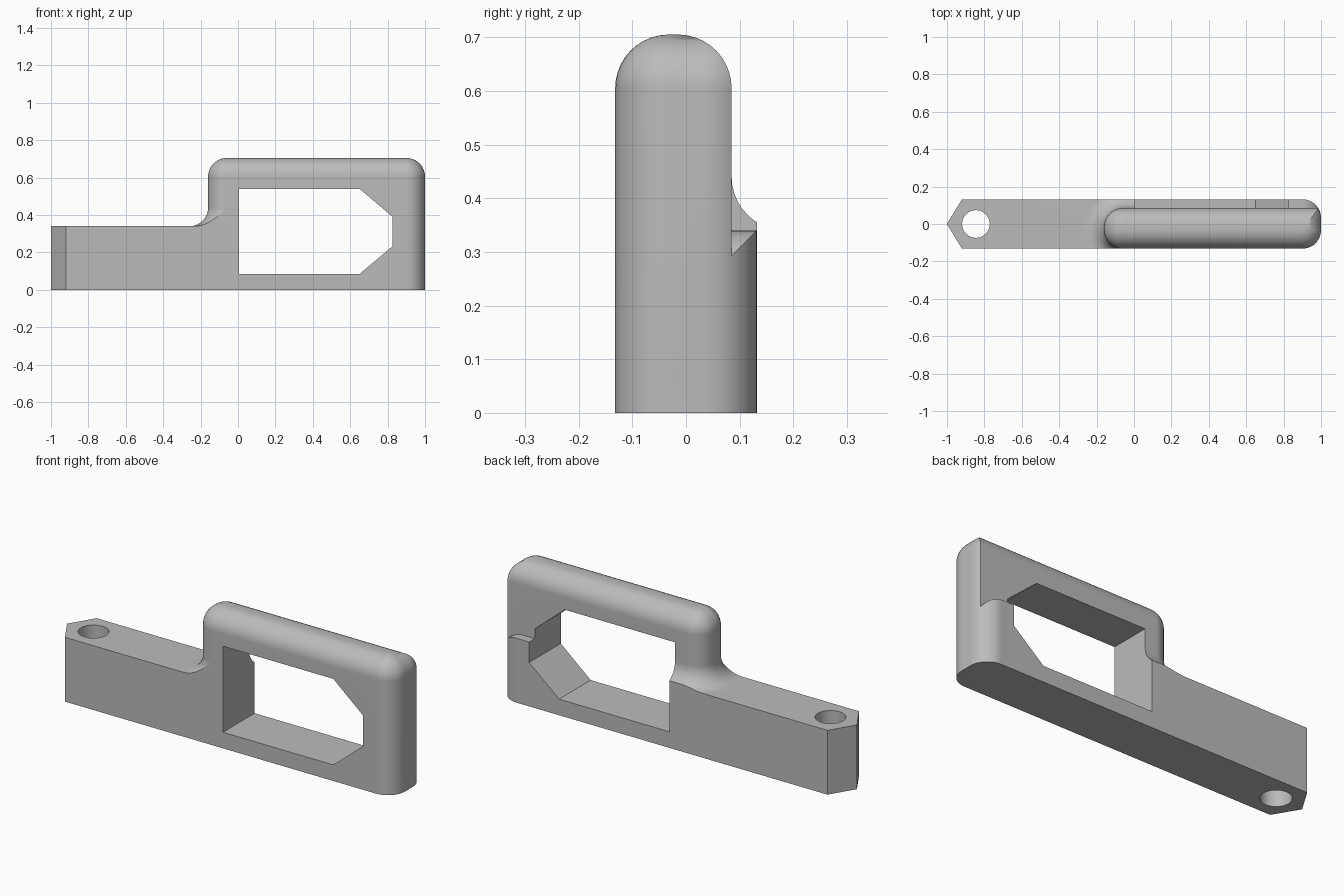
import bpy, bmesh, math
from math import sin, cos, asin, sqrt, pi

cube = bpy.data.objects.get("Cube")
if cube:
    bpy.data.objects.remove(cube, do_unlink=True)

HALF = 0.132      # half depth of the base
BACK = 0.085      # rear face of the raised frame
R = 0.1           # rounding radius
BASE_TOP, TOP = 0.34, 0.705
N = 10

grey = bpy.data.materials.new("plain grey")
grey.use_nodes = True
grey.diffuse_color = (0.5, 0.5, 0.5, 1)
grey.node_tree.nodes["Principled BSDF"].inputs["Base Color"].default_value = (0.5, 0.5, 0.5, 1)


def loft(name, rings):
    """Closed solid through rings of equal point count."""
    bm = bmesh.new()
    rows = [[bm.verts.new(p) for p in ring] for ring in rings]
    n = len(rows[0])
    for a, b in zip(rows, rows[1:]):
        for i in range(n):
            j = (i + 1) % n
            bm.faces.new((a[i], a[j], b[j], b[i]))
    bm.faces.new(rows[0][::-1])
    bm.faces.new(rows[-1])
    bmesh.ops.remove_doubles(bm, verts=bm.verts, dist=1e-5)
    bmesh.ops.recalc_face_normals(bm, faces=bm.faces)
    mesh = bpy.data.meshes.new(name)
    bm.to_mesh(mesh)
    bm.free()
    mesh.materials.append(grey)
    obj = bpy.data.objects.new(name, mesh)
    bpy.context.collection.objects.link(obj)
    return obj


def upright(name, outline, z0, z1):
    return loft(name, [[(x, y, z) for x, y in outline] for z in (z0, z1)])


def crosswise(name, outline, y0, y1):
    return loft(name, [[(x, y, z) for x, z in outline] for y in (y0, y1)])


def arc(cx, cy, r, a0, a1, n=N):
    return [(cx + r * cos(a0 + (a1 - a0) * i / n), cy + r * sin(a0 + (a1 - a0) * i / n))
            for i in range(n + 1)]


def combine(target, other, operation):
    mod = target.modifiers.new(operation.lower(), 'BOOLEAN')
    mod.operation, mod.solver, mod.object = operation, 'EXACT', other
    other.hide_render = True
    bpy.context.view_layer.objects.active = target
    bpy.ops.object.modifier_apply(modifier=mod.name)
    bpy.data.objects.remove(other, do_unlink=True)


CX, CY = 1 - R, HALF - R                 # centre of the right end rounding
SPLIT = asin((BACK - CY) / R)            # where the frame's rear face meets it
LEFT = -0.16

# Base: pointed left end, rounded right end
plan = (arc(CX, -CY, R, -pi / 2, 0) + arc(CX, CY, R, 0, SPLIT)
        + arc(CX, CY, R, SPLIT, pi / 2)[1:]
        + [(-0.92, HALF), (-1, 0), (-0.92, -HALF)])
body = upright("handle_body", plan, 0, BASE_TOP)
side = [(-1.2, -0.1), (1, -0.1)] + arc(CX, BASE_TOP - R, R, 0, pi / 2) + [(-1.2, BASE_TOP)]
combine(body, crosswise("base_profile", side, -0.3, 0.3), 'INTERSECT')


# Raised frame: rounded plan, shrinking inwards over the top edge
def frame_ring(d, z):
    r = R - d
    end = asin(max(0, BACK - d - CY) / r)
    rear = [(x, min(y, BACK - d)) for x, y in arc(CX, min(CY, BACK - d), r, 0, end)]
    pts = (arc(CX, -CY, r, -pi / 2, 0) + rear
           + arc(LEFT + R, BACK - R, r, pi / 2, pi)
           + arc(LEFT + R, -CY, r, pi, 1.5 * pi))
    return [(x, y, z) for x, y in pts]


rings = [frame_ring(0, 0)]
for i in range(N + 1):
    a = pi / 2 * i / N * 0.985
    rings.append(frame_ring(R * (1 - cos(a)), TOP - R + R * sin(a) / sin(pi / 2 * 0.985)))
frame = loft("raised_frame", rings)


# Concave fillet where the frame rises from the base
def flare_ring(e, z):
    pts = ([(0.1, -HALF - e), (0.1, BACK + e)]
           + arc(LEFT + R, BACK - R, R + e, pi / 2, pi)
           + arc(LEFT + R, -CY, R + e, pi, 1.5 * pi))
    return [(x, y, z) for x, y in pts]


rings = [flare_ring(R, BASE_TOP - 0.05)]
for i in range(N + 1):
    a = pi / 2 * i / N
    rings.append(flare_ring(R * (1 - sin(a)), BASE_TOP + R * (1 - cos(a))))
rings.append(flare_ring(-0.02, BASE_TOP + R + 0.02))
flare = loft("fillet", rings)
clip = upright("fillet_clip", [(-1, -HALF), (0.05, -HALF), (0.05, HALF), (-1, HALF)], 0.1, 0.6)
combine(flare, clip, 'INTERSECT')

combine(body, frame, 'UNION')
combine(body, flare, 'UNION')

# Window through the frame and round hole near the pointed end
window = [(0.005, 0.085), (0.65, 0.085), (0.825, 0.232),
          (0.825, 0.392), (0.65, 0.54), (0.005, 0.54)]
combine(body, crosswise("window_cutter", window, -0.4, 0.4), 'DIFFERENCE')
combine(body, upright("hole_cutter", arc(-0.845, 0, 0.074, 0, 2 * pi, 40)[:-1], -0.2, 0.6), 'DIFFERENCE')

# Smooth roundings, crisp corners
bpy.ops.object.select_all(action='DESELECT')
body.select_set(True)
bpy.context.view_layer.objects.active = body
bpy.ops.object.shade_smooth_by_angle(angle=math.radians(30))
weighted = body.modifiers.new("even shading", 'WEIGHTED_NORMAL')
weighted.keep_sharp = True
